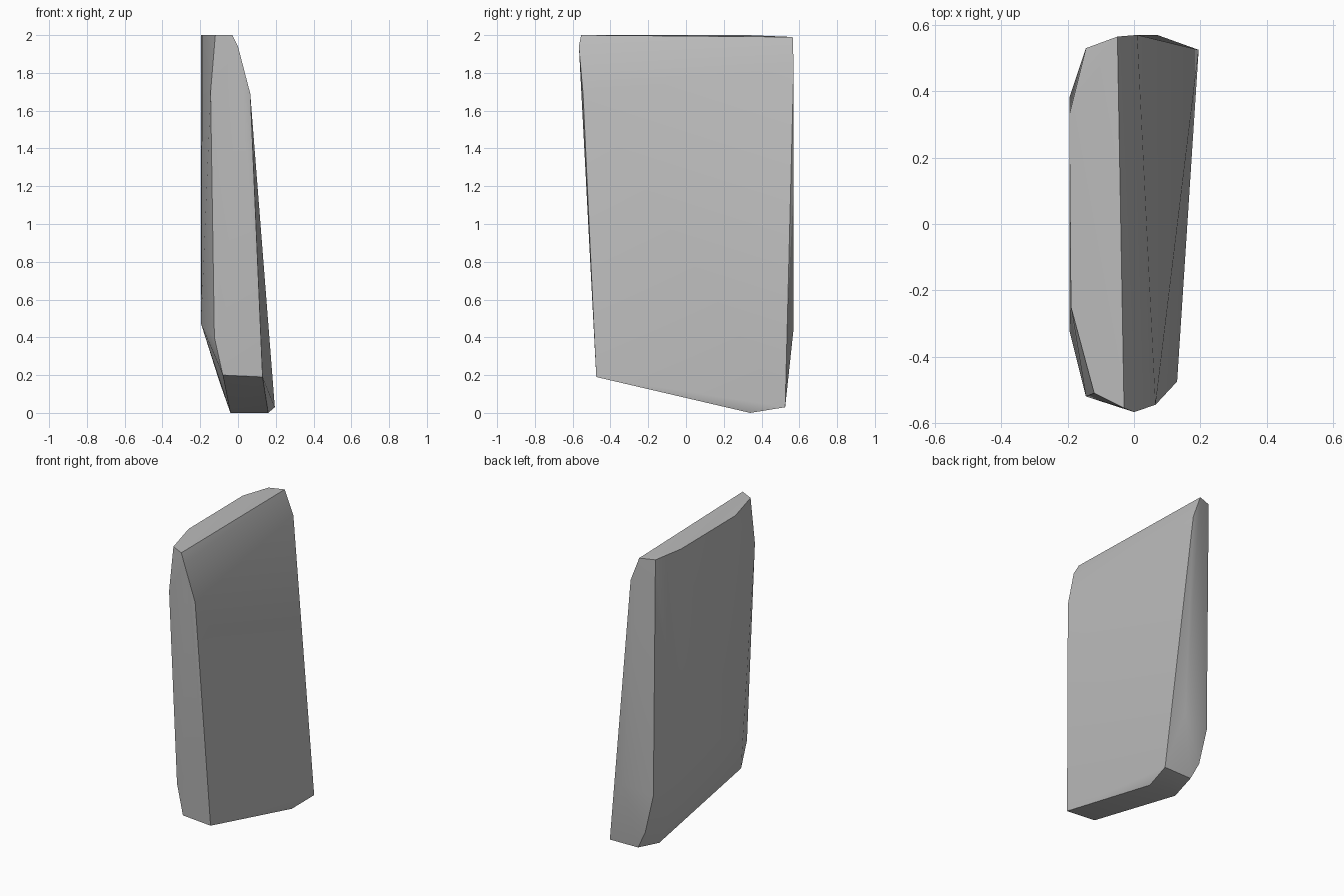
import bpy
import bmesh
import math

# Remove the default cube if it exists
default_cube = bpy.data.objects.get("Cube")
if default_cube:
    bpy.data.objects.remove(default_cube, do_unlink=True)


def make_material(name, color):
    material = bpy.data.materials.new(name)
    material.use_nodes = True
    material.diffuse_color = color
    shader = next(n for n in material.node_tree.nodes if n.type == 'BSDF_PRINCIPLED')
    shader.inputs["Base Color"].default_value = color
    return material


def convex_block(name, corner_groups, material):
    """Wrap a tight convex skin around groups of corner points."""
    mesh = bpy.data.meshes.new(name)
    bm = bmesh.new()
    for group in corner_groups:
        for corner in group:
            bm.verts.new(corner)
    hull = bmesh.ops.convex_hull(bm, input=bm.verts[:])
    loose = {e for e in hull["geom_interior"] + hull["geom_unused"]
             if isinstance(e, bmesh.types.BMVert)}
    bmesh.ops.delete(bm, geom=list(loose), context='VERTS')
    bmesh.ops.recalc_face_normals(bm, faces=bm.faces[:])
    bm.to_mesh(mesh)
    bm.free()
    mesh.materials.append(material)
    block = bpy.data.objects.new(name, mesh)
    bpy.context.collection.objects.link(block)
    return block


# Flat, six-sided top
top_rim = [(-.03, -.555, 2), (-.05, .565, 1.99), (-.145, .53, 1.99),
           (-.195, .33, 2), (-.19, -.25, 2), (-.12, -.51, 2)]

# Front edges, running down beside the broad left face and the right face
front_left_edge = [(0, -.567, 1.94), (.065, -.545, 1.69), (.13, -.475, .19)]
front_right_edge = [(-.145, -.52, 1.7), (-.125, -.465, .4), (-.08, -.467, .2)]

# Back edges and the bulge on the back face
back_left_edge = [(.01, .57, 1.83), (.195, .525, .03)]
back_right_edge = [(-.13, .53, .41), (-.07, .53, .15), (-.01, .52, .03)]
back_bulge = [(.07, .57, .45)]

# Lower end of the flat right face, where it turns under
right_bend = [(-.195, -.32, .47), (-.195, .38, .8), (-.1, .32, .17)]

# Lowest ridge of the sloping underside
underside_ridge = [(.16, .34, 0), (-.04, .34, 0)]

stone = make_material("stone grey", (.5, .5, .5, 1))
slab = convex_block("stone_slab", [top_rim, front_left_edge, front_right_edge,
                                   back_left_edge, back_right_edge, back_bulge,
                                   right_bend, underside_ridge], stone)

# Soft bends within each side, crisp edges between sides
for other in bpy.context.selected_objects:
    other.select_set(False)
bpy.context.view_layer.objects.active = slab
slab.select_set(True)
bpy.ops.object.shade_smooth_by_angle(angle=math.radians(30))
